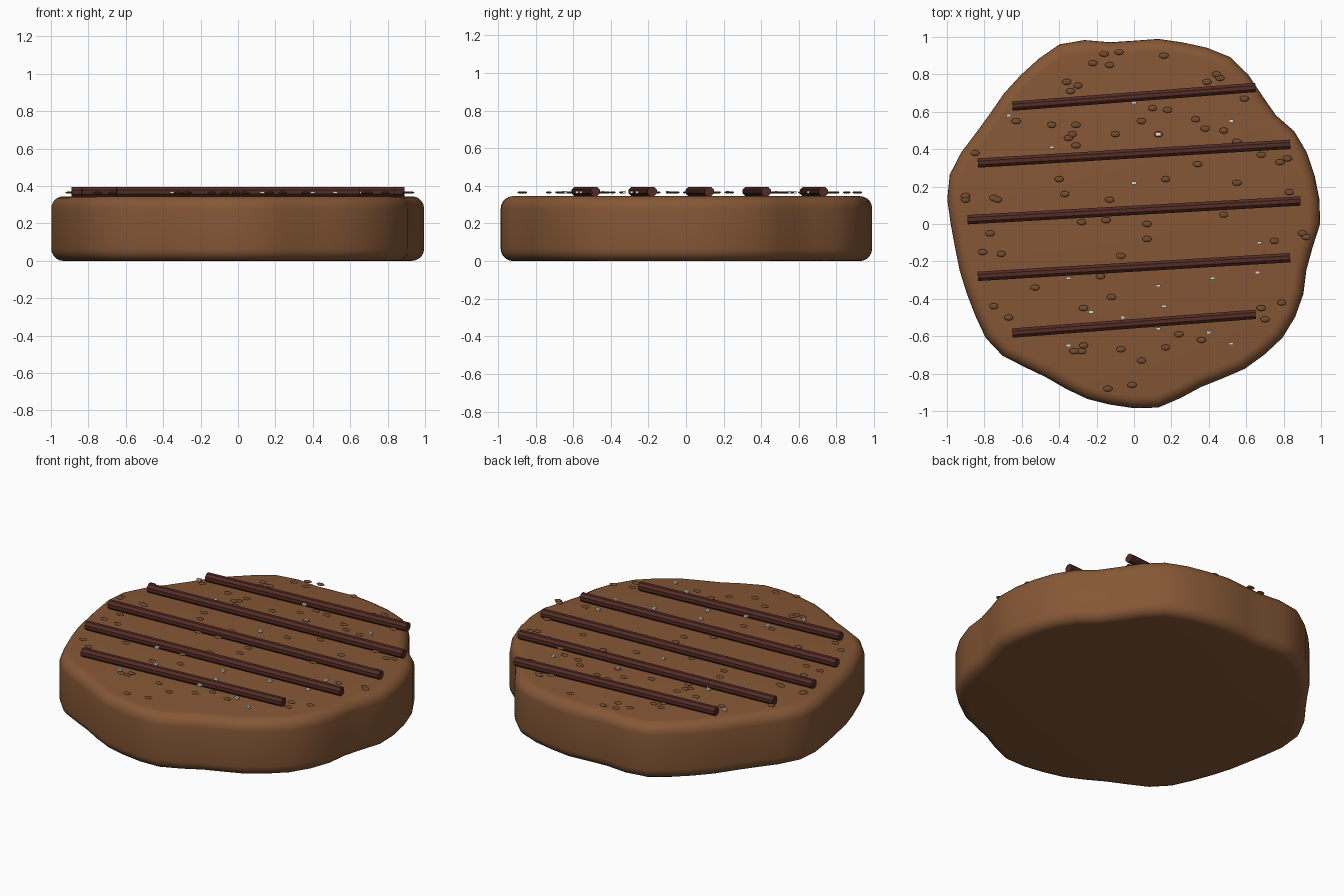
import bpy, bmesh, math
from mathutils import Matrix, Vector

if "Cube" in bpy.data.objects:
    bpy.data.objects.remove(bpy.data.objects["Cube"])


def material(name, rgb):
    m = bpy.data.materials.new(name)
    m.diffuse_color = (*rgb, 1)
    m.use_nodes = True
    m.node_tree.nodes["Principled BSDF"].inputs["Base Color"].default_value = m.diffuse_color
    return m


BROWN = material("baked_brown", (0.235, 0.095, 0.036))
DARK = material("dark_chocolate", (0.088, 0.025, 0.018))
CRUMB = material("crumb_brown", (0.17, 0.075, 0.03))
SALT = material("salt_white", (0.8, 0.74, 0.64))


def finish(bm, name, mat, angle=None):
    bmesh.ops.recalc_face_normals(bm, faces=bm.faces)
    me = bpy.data.meshes.new(name)
    bm.to_mesh(me)
    bm.free()
    me.materials.append(mat)
    ob = bpy.data.objects.new(name, me)
    bpy.context.collection.objects.link(ob)
    if angle:
        bpy.ops.object.select_all(action='DESELECT')
        bpy.context.view_layer.objects.active = ob
        ob.select_set(True)
        bpy.ops.object.shade_smooth_by_angle(angle=math.radians(angle))
    return ob


# Wavy disc: rim radius at even angles, swept through a rounded edge profile
RIM = [.995, 1, 1, 1, .99, .956, .97, 1.005, 1.03, 1.02, 1.005, .998,
       .98, .98, 1.018, 1.04, 1.02, 1, .985, .97, .975, 1, 1.02, 1.007,
       .98, .965, .965, .968, .98, 1, .995, .963, .945, .953, .968, .974,
       .985, .99, .963, .942, .952, .975, .987, 1, .995, .98, .954, .963]
HEIGHT, EDGE, STEPS = 0.345, 0.065, 5
profile = []
for i in range(STEPS + 1):
    a = math.pi / 2 * i / STEPS
    profile.append((EDGE * (1 - math.sin(a)), EDGE * (1 - math.cos(a))))
profile += [(inset, HEIGHT - z) for inset, z in reversed(profile)]

bm = bmesh.new()
rings = []
for inset, z in profile:
    ring = []
    for i, r in enumerate(RIM):
        a = 2 * math.pi * i / len(RIM)
        ring.append(bm.verts.new(((r - inset) * math.cos(a), (r - inset) * math.sin(a), z)))
    rings.append(ring)
for lo, hi in zip(rings, rings[1:]):
    for i in range(len(RIM)):
        j = (i + 1) % len(RIM)
        bm.faces.new((lo[i], lo[j], hi[j], hi[i]))
bm.faces.new(rings[0])
bm.faces.new(rings[-1])
finish(bm, "cookie_body", BROWN, 40)

# Slightly slanted chocolate bars laid across the top
for n, (y, half) in enumerate([(.68, .65), (.376, .835), (.073, .89), (-.23, .835), (-.533, .65)]):
    bm = bmesh.new()
    d = Vector((half, 0.05, 0))
    turn = d.to_track_quat('Z', 'Y').to_matrix().to_4x4()
    spin = Matrix.Rotation(math.pi / 8, 4, 'Z')
    bmesh.ops.create_cone(bm, cap_ends=True, segments=8, radius1=.027, radius2=.027,
                          depth=2 * d.length, matrix=Matrix.Translation((0, y, .369)) @ turn @ spin)
    finish(bm, f"chocolate_bar_{n + 1}", DARK)

# Scattered crumbs and salt flakes: x, y pairs
CRUMBS = [-.08, .92, -.16, .91, -.22, .86, -.13, .85, .16, .9, -.36, .76, -.3, .74, -.34, .71,
          .39, .76, .44, .8, .46, .78, .59, .67, -.63, .55, -.44, .53, -.31, .53, -.33, .48,
          -.35, .46, -.31, .42, -.1, .48, .1, .62, .18, .61, .04, .55, .13, .48, .33, .56,
          .38, .51, .48, .5, .55, .44, -.85, .38, .34, .32, .68, .37, .82, .35, .78, .33,
          .83, .17, -.4, .24, -.37, .16, -.13, .13, .17, .24, .55, .22, .5, .11, .48, .05,
          -.9, .15, -.9, .13, -.75, .14, -.73, .13, -.77, -.05, -.28, .01, -.15, .02, .07, 0,
          .07, -.08, -.07, -.17, -.81, -.15, -.71, -.16, .9, -.05, .92, -.07, .75, -.09,
          -.53, -.34, -.18, -.28, -.12, -.39, -.27, -.45, -.75, -.44, -.67, -.5, .79, -.42,
          .68, -.45, .7, -.51, -.27, -.65, -.32, -.68, -.28, -.68, -.07, -.67, .04, -.73,
          .17, -.66, .24, -.59, .36, -.62, -.14, -.88, -.01, -.86]
FLAKES = [-.67, .58, -.44, .41, .13, .48, .52, .55, 0, .22, .67, -.1, .66, -.26, .42, -.29,
          -.35, -.29, .13, -.33, .16, -.44, -.06, -.5, -.23, -.47, .4, -.58, .52, -.64,
          .13, -.56, -.35, -.65, 0, .65]

bm = bmesh.new()
for x, y in zip(CRUMBS[::2], CRUMBS[1::2]):
    bmesh.ops.create_uvsphere(bm, u_segments=10, v_segments=6, radius=1,
                              matrix=Matrix.Translation((x, y, .365)) @ Matrix.Diagonal((.025, .016, .006, 1)))
finish(bm, "crumbs", CRUMB, 60)

bm = bmesh.new()
for x, y in zip(FLAKES[::2], FLAKES[1::2]):
    bmesh.ops.create_cube(bm, size=1,
                          matrix=Matrix.Translation((x, y, .366)) @ Matrix.Diagonal((.026, .015, .012, 1)))
finish(bm, "salt_flakes", SALT)
